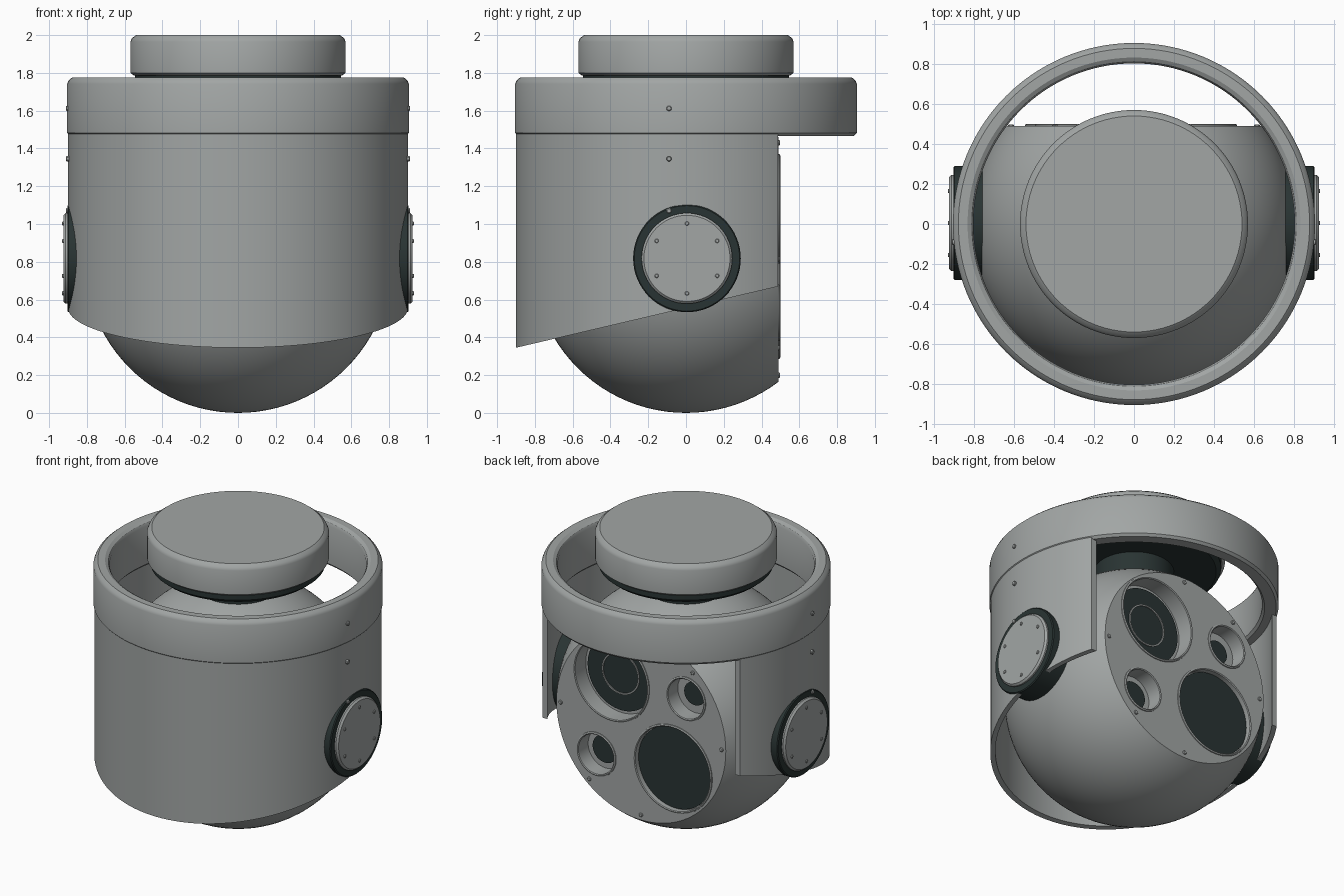
import bpy, bmesh, math
from mathutils import Matrix, Vector

if "Cube" in bpy.data.objects:
    bpy.data.objects.remove(bpy.data.objects["Cube"])


def material(name, rgb):
    m = bpy.data.materials.new(name)
    m.diffuse_color = (*rgb, 1)
    m.use_nodes = True
    m.node_tree.nodes["Principled BSDF"].inputs["Base Color"].default_value = m.diffuse_color
    return m


GRAY = material("housing gray", (0.36, 0.38, 0.375))
DARK = material("dark glass and rubber", (0.022, 0.034, 0.033))


def finish(bm, name, mat, angle=30):
    bmesh.ops.recalc_face_normals(bm, faces=bm.faces)
    me = bpy.data.meshes.new(name)
    bm.to_mesh(me)
    bm.free()
    me.materials.append(mat)
    ob = bpy.data.objects.new(name, me)
    bpy.context.collection.objects.link(ob)
    bpy.ops.object.select_all(action='DESELECT')
    ob.select_set(True)
    bpy.context.view_layer.objects.active = ob
    bpy.ops.object.shade_smooth_by_angle(angle=math.radians(angle))
    return ob


def lathe_mesh(profile, seg=96, closed=False, mat=Matrix()):
    """Turn (radius, height) points around the local z axis."""
    bm = bmesh.new()
    rings = []
    for i in range(seg):
        a = 2 * math.pi * i / seg
        rings.append([bm.verts.new(mat @ Vector((r * math.cos(a), r * math.sin(a), h)))
                      for r, h in profile])
    n = len(profile)
    for i in range(seg):
        p, q = rings[i], rings[(i + 1) % seg]
        for j in range(n if closed else n - 1):
            k = (j + 1) % n
            bm.faces.new((p[j], q[j], q[k], p[k]))
    bmesh.ops.remove_doubles(bm, verts=bm.verts, dist=1e-5)
    return bm


def lathe(name, profile, material, seg=96, closed=False, mat=Matrix()):
    return finish(lathe_mesh(profile, seg, closed, mat), name, material)


def cut(bm, co, no):
    """Slice off everything on the normal side and cap the slice."""
    res = bmesh.ops.bisect_plane(bm, geom=bm.verts[:] + bm.edges[:] + bm.faces[:],
                                 plane_co=co, plane_no=no, clear_outer=True)
    edges = [e for e in res['geom_cut'] if isinstance(e, bmesh.types.BMEdge)]
    bmesh.ops.holes_fill(bm, edges=edges, sides=0)


def disc(r, h0, h1, b=0.0):
    """Solid disc profile with an optional bevel on its outer end."""
    if b:
        return [(0, h0), (r, h0), (r, h1 - b), (r - b, h1), (0, h1)]
    return [(0, h0), (r, h0), (r, h1), (0, h1)]


CZ, R, FLAT = 0.812, 0.812, 0.49


def on_back(x, z):
    return Matrix.Translation((x, 0, z)) @ Matrix.Rotation(-math.pi / 2, 4, 'X')


def on_side(s, y, z):
    return Matrix.Translation((0, y, z)) @ Matrix.Rotation(s * math.pi / 2, 4, 'Y')


# Sensor ball with a flat back face
bm = bmesh.new()
bmesh.ops.create_uvsphere(bm, u_segments=96, v_segments=48, radius=R,
                          matrix=Matrix.Translation((0, 0, CZ)))
cut(bm, (0, FLAT, 0), (0, 1, 0))
ball = finish(bm, "sensor_ball", GRAY)

# Lens wells: x, z, radius, depth, glass radius
wells = [("upper_camera", 0.225, 1.08, 0.275, 0.11, 0.255),
         ("lower_camera", -0.245, 0.585, 0.285, 0.03, 0.28),
         ("upper_small", -0.345, 1.095, 0.135, 0.10, 0.08),
         ("lower_small", 0.34, 0.53, 0.135, 0.10, 0.095)]
for name, x, z, r, depth, glass in wells:
    floor = FLAT - depth
    m = on_back(x, z)
    cutter = lathe("well_cutter", disc(r, floor, FLAT + 0.2), GRAY, 64, mat=m)
    cutter.hide_render = True
    mod = ball.modifiers.new("well", 'BOOLEAN')
    mod.operation, mod.solver, mod.object = 'DIFFERENCE', 'EXACT', cutter
    bpy.context.view_layer.objects.active = ball
    bpy.ops.object.modifier_apply(modifier=mod.name)
    bpy.data.objects.remove(cutter)
    lathe(name + "_lens", disc(glass, floor - 0.01, floor + 0.008), DARK, 64, mat=m)
    lathe(name + "_rim", [(r, FLAT - 0.01), (r, FLAT + 0.006), (r + 0.006, FLAT + 0.01),
                          (r + 0.014, FLAT + 0.006), (r + 0.016, FLAT - 0.01)],
          GRAY, 64, True, m)
m = on_back(0.225, 1.08)
lathe("upper_camera_inner_ring", [(0.133, 0.38), (0.133, 0.395), (0.143, 0.395), (0.143, 0.38)],
      GRAY, 64, True, m)

bpy.ops.object.select_all(action='DESELECT')
ball.select_set(True)
bpy.context.view_layer.objects.active = ball
bpy.ops.object.shade_smooth_by_angle(angle=math.radians(30))

# Screws around the flat face
for deg in (0, 90, 130, 180, 270, 310):
    a = math.radians(deg)
    lathe("face_screw", disc(0.014, FLAT - 0.01, FLAT + 0.008, 0.004), GRAY, 12,
          mat=on_back(0.615 * math.cos(a), 0.815 + 0.615 * math.sin(a)))

# Shroud: thin tube open at the back with a slanted lower edge
bm = lathe_mesh([(0.868, 0.1), (0.9, 0.1), (0.9, 1.49), (0.868, 1.49)], 128, True)
cut(bm, (0, FLAT - 0.002, 0), (0, 1, 0))
slope = Vector((0, 1.39, 0.325))
cut(bm, (0, -0.9, 0.345), (0, slope.z, -slope.y))
finish(bm, "shroud", GRAY)

# Top ring
lathe("top_ring", [(0.905, 1.483), (0.905, 1.742), (0.897, 1.76), (0.878, 1.776),
                   (0.832, 1.776), (0.812, 1.764), (0.803, 1.745), (0.803, 1.483),
                   (0.818, 1.467), (0.89, 1.467)], GRAY, 128, True)

# Mounting cap, its rubber pad and neck
lathe("mounting_cap", [(0, 1.785), (0.55, 1.785), (0.57, 1.8), (0.57, 1.965),
                       (0.562, 1.983), (0.54, 2.0), (0, 2.0)], GRAY)
lathe("cap_pad", [(0, 1.725), (0.515, 1.725), (0.545, 1.75), (0.545, 1.79), (0, 1.79)], DARK)
lathe("neck", disc(0.25, 1.5, 1.74), DARK, 64)

# Pivot covers and screws on both sides
for s, side in ((1, "right"), (-1, "left")):
    lathe(side + "_pivot_gasket", disc(0.285, 0.74, 0.903, 0.006), DARK, 64,
          mat=on_side(s, 0.005, 0.818))
    lathe(side + "_pivot_cover", disc(0.24, 0.89, 0.925, 0.012), GRAY, 64,
          mat=on_side(s, 0.005, 0.818))
    for i in range(6):
        a = math.radians(90 + 60 * i)
        lathe(side + "_cover_screw", disc(0.011, 0.91, 0.931, 0.003), GRAY, 12,
              mat=on_side(s, 0.005 + 0.185 * math.cos(a), 0.818 + 0.185 * math.sin(a)))
    for z in (1.07, 1.345, 1.612):
        lathe(side + "_wall_screw", disc(0.014, 0.88, 0.911, 0.004), GRAY, 12,
              mat=on_side(s, -0.09, z))
